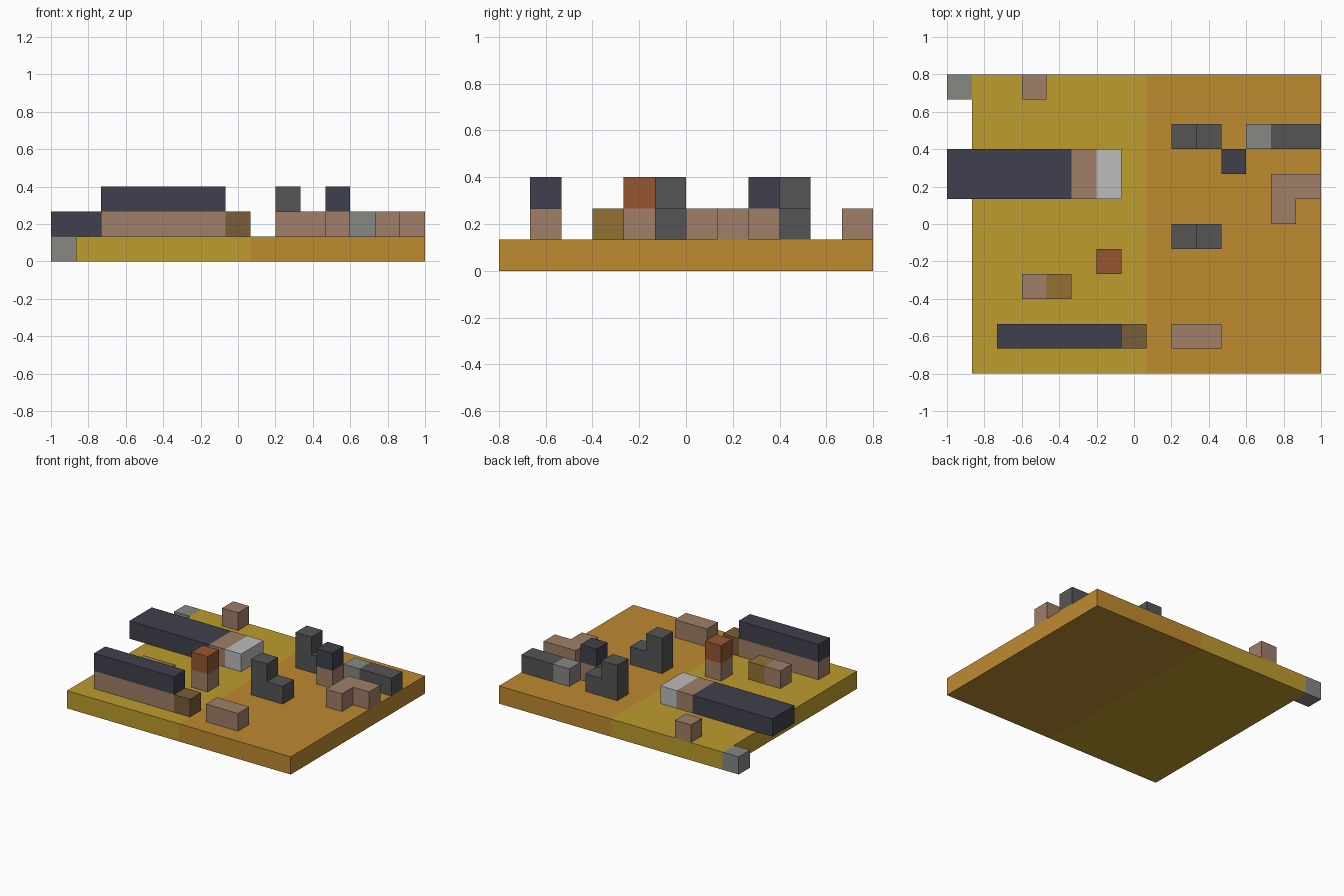
import bpy
import bmesh
from mathutils import Vector

if "Cube" in bpy.data.objects:
    bpy.data.objects.remove(bpy.data.objects["Cube"], do_unlink=True)

UNIT = 2 / 15                       # edge of one block
ORIGIN = Vector((-1, -0.8, 0))      # corner of the block grid

COLOURS = {
    "yellow": "BD9C2E", "orange": "BF8A30", "mid grey": "868884",
    "navy": "40404E", "clay": "A07E68", "light grey": "BCBCBC",
    "dark brown": "7A5C37", "ochre": "927134", "rust": "965632",
    "dark grey": "555555",
}


def linear(c):
    return c / 12.92 if c <= 0.04045 else ((c + 0.055) / 1.055) ** 2.4


def make_material(name, code):
    rgb = [linear(v / 255) for v in bytes.fromhex(code)]
    mat = bpy.data.materials.new(name)
    mat.use_nodes = True
    mat.diffuse_color = (*rgb, 1)
    bsdf = mat.node_tree.nodes["Principled BSDF"]
    bsdf.inputs["Base Color"].default_value = (*rgb, 1)
    bsdf.inputs["Roughness"].default_value = 0.9
    return mat


MATS = {name: make_material(name, code) for name, code in COLOURS.items()}


def block_part(name, *boxes):
    """One closed mesh from boxes (colour, grid corner, size in blocks)."""
    cells = {}
    for colour, (x, y, z), (w, d, h) in boxes:
        for i in range(w):
            for j in range(d):
                for k in range(h):
                    cells[x + i, y + j, z + k] = colour
    names = list(dict.fromkeys(cells.values()))
    bm = bmesh.new()
    for cell, colour in cells.items():
        for axis in range(3):
            for side in (0, 1):
                normal = Vector((0, 0, 0))
                normal[axis] = 2 * side - 1
                if tuple(int(a + b) for a, b in zip(cell, normal)) in cells:
                    continue
                # outer face of this block, wound outward
                u, v = Vector((0, 0, 0)), Vector((0, 0, 0))
                u[(axis + 1) % 3] = v[(axis + 2) % 3] = 1
                start = Vector(cell)
                start[axis] += side
                ring = [start, start + u, start + u + v, start + v]
                if not side:
                    ring.reverse()
                face = bm.faces.new([bm.verts.new(ORIGIN + p * UNIT) for p in ring])
                face.material_index = names.index(colour)
    bmesh.ops.remove_doubles(bm, verts=bm.verts, dist=0.001)
    bmesh.ops.dissolve_limit(bm, angle_limit=0.01, verts=bm.verts,
                             edges=bm.edges, delimit={'MATERIAL'})
    mesh = bpy.data.meshes.new(name)
    bm.to_mesh(mesh)
    bm.free()
    for n in names:
        mesh.materials.append(MATS[n])
    obj = bpy.data.objects.new(name, mesh)
    bpy.context.collection.objects.link(obj)


# ground slab with the grey block on its corner
block_part("ground", ("yellow", (1, 0, 0), (7, 12, 1)),
           ("orange", (8, 0, 0), (7, 12, 1)),
           ("mid grey", (0, 11, 0), (1, 1, 1)))

# long roofed wall at the front
block_part("front_wall", ("clay", (2, 1, 1), (5, 1, 1)),
           ("navy", (2, 1, 2), (5, 1, 1)),
           ("dark brown", (7, 1, 1), (1, 1, 1)))

# wide dark beam overhanging the side
block_part("wide_beam", ("navy", (0, 7, 1), (5, 2, 1)),
           ("clay", (5, 7, 1), (1, 2, 1)),
           ("light grey", (6, 7, 1), (1, 2, 1)))

# two matching stepped stones
for name, row in (("front_step_stone", 5), ("back_step_stone", 9)):
    block_part(name, ("dark grey", (9, row, 1), (1, 1, 2)),
               ("dark grey", (10, row, 1), (1, 1, 1)))

# posts with coloured caps
for name, cap, x, y in (("rust_post", "rust", 6, 4), ("navy_post", "navy", 11, 8)):
    block_part(name, ("clay", (x, y, 1), (1, 1, 1)), (cap, (x, y, 2), (1, 1, 1)))

# low blocks
block_part("low_stone_wall", ("mid grey", (12, 9, 1), (1, 1, 1)),
           ("dark grey", (13, 9, 1), (2, 1, 1)))
block_part("corner_block", ("clay", (13, 7, 1), (2, 1, 1)),
           ("clay", (13, 6, 1), (1, 1, 1)))
block_part("two_tone_block", ("clay", (3, 3, 1), (1, 1, 1)),
           ("ochre", (4, 3, 1), (1, 1, 1)))
block_part("front_low_block", ("clay", (9, 1, 1), (2, 1, 1)))
block_part("back_single_block", ("clay", (3, 11, 1), (1, 1, 1)))
